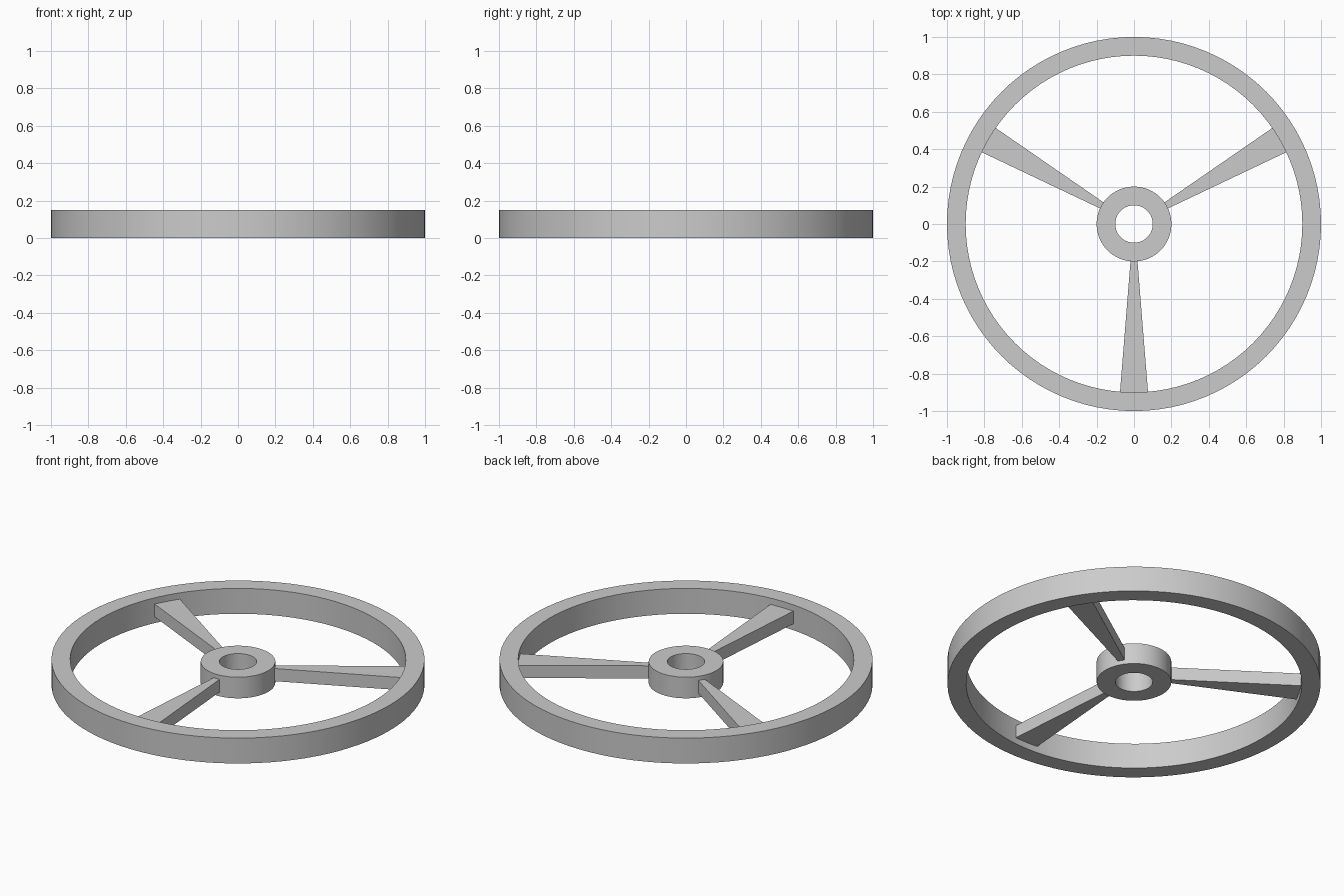
import bpy
import bmesh
import math

cube = bpy.data.objects.get("Cube")
if cube:
    bpy.data.objects.remove(cube, do_unlink=True)

SEGMENTS = 96
MID_Z = 0.075

grey = bpy.data.materials.new("light grey metal")
grey.use_nodes = True
grey.diffuse_color = (0.6, 0.6, 0.6, 1)
grey.node_tree.nodes["Principled BSDF"].inputs["Base Color"].default_value = grey.diffuse_color


def make_object(name, bm):
    bmesh.ops.recalc_face_normals(bm, faces=bm.faces)
    mesh = bpy.data.meshes.new(name)
    bm.to_mesh(mesh)
    bm.free()
    mesh.materials.append(grey)
    obj = bpy.data.objects.new(name, mesh)
    bpy.context.collection.objects.link(obj)
    return obj


def ring(name, inner, outer, height):
    """Spin a rectangular section around the z axis."""
    bm = bmesh.new()
    low, high = MID_Z - height / 2, MID_Z + height / 2
    section = [bm.verts.new((r, 0, z)) for r, z in
               ((inner, low), (outer, low), (outer, high), (inner, high))]
    edges = [bm.edges.new((section[i], section[(i + 1) % 4])) for i in range(4)]
    bmesh.ops.spin(bm, geom=section + edges, cent=(0, 0, 0), axis=(0, 0, 1),
                   angle=math.tau, steps=SEGMENTS, use_merge=True)
    bmesh.ops.remove_doubles(bm, verts=bm.verts, dist=0.0001)
    obj = make_object(name, bm)
    bpy.ops.object.select_all(action='DESELECT')
    obj.select_set(True)
    bpy.context.view_layer.objects.active = obj
    bpy.ops.object.shade_smooth_by_angle(angle=math.radians(30))


def spoke(name, angle, height=0.075):
    """Bar that widens from the hub towards the rim."""
    bm = bmesh.new()
    start, end, thin, wide = 0.19, 0.9, 0.018, 0.075
    outline = ((-thin, -start), (-wide, -end), (wide, -end), (thin, -start))
    face = bm.faces.new([bm.verts.new((x, y, -height / 2)) for x, y in outline])
    top = bmesh.ops.extrude_face_region(bm, geom=[face])["geom"]
    bmesh.ops.translate(bm, vec=(0, 0, height),
                        verts=[v for v in top if isinstance(v, bmesh.types.BMVert)])
    obj = make_object(name, bm)
    obj.location.z = MID_Z
    obj.rotation_euler.z = angle


# Rim and bored hub
ring("rim", 0.9, 1.0, 0.15)
ring("hub", 0.1, 0.2, 0.125)

# Three tapered spokes
for i, side in enumerate(("front", "back_left", "back_right")):
    spoke(side + "_spoke", i * math.tau / 3)
